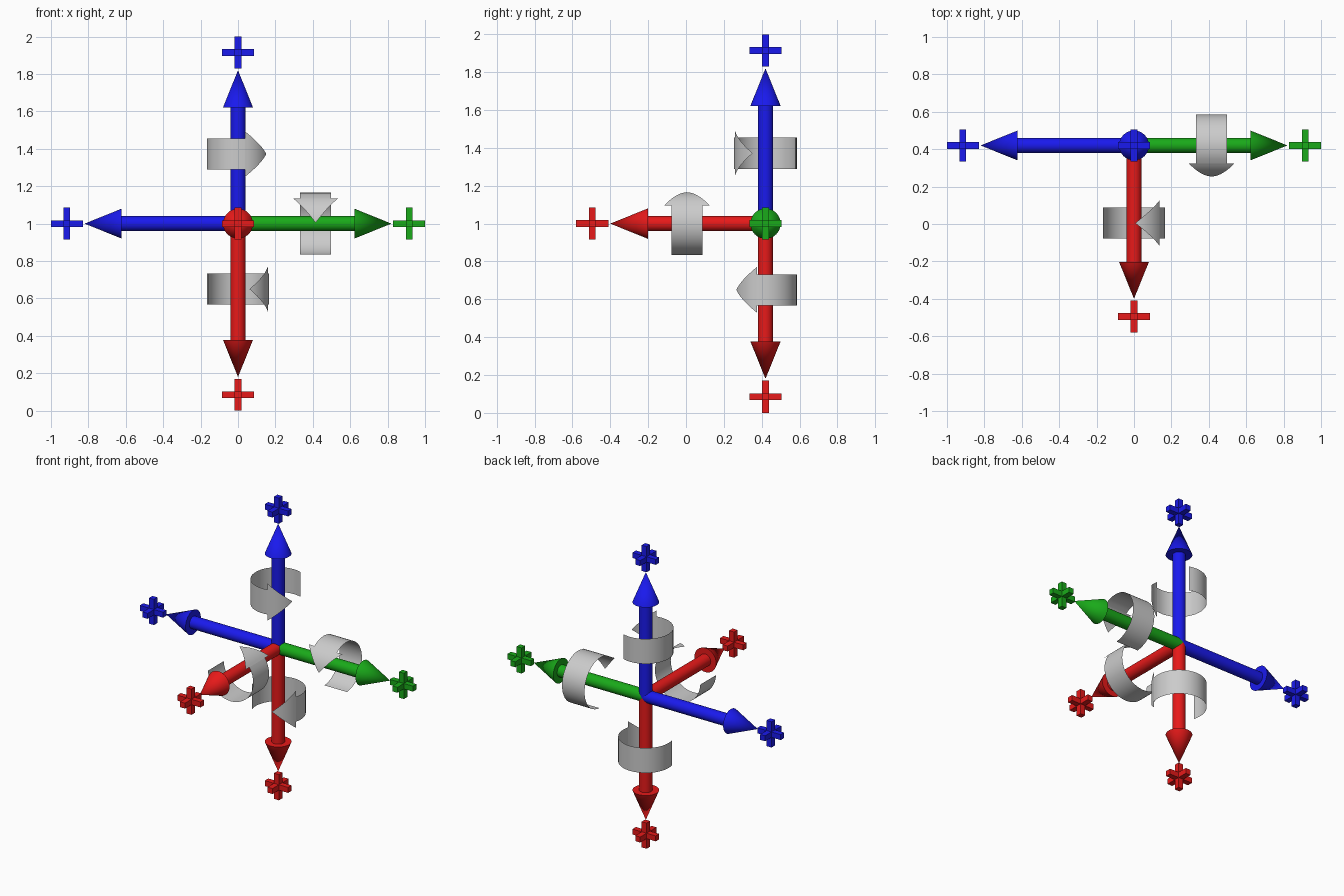
import bpy, bmesh
from math import radians, cos, sin
from mathutils import Vector

if "Cube" in bpy.data.objects:
    bpy.data.objects.remove(bpy.data.objects["Cube"])

ORIGIN = Vector((0, 0.42, 1))


def material(name, rgb):
    m = bpy.data.materials.new(name)
    m.diffuse_color = (*rgb, 1)
    m.use_nodes = True
    m.node_tree.nodes["Principled BSDF"].inputs["Base Color"].default_value = m.diffuse_color
    return m


RED = material("red", (0.8, 0.01, 0.01))
GREEN = material("green", (0.01, 0.4, 0.01))
BLUE = material("blue", (0.01, 0.01, 0.85))


def make_object(name, bm, mat=None):
    mesh = bpy.data.meshes.new(name)
    bm.to_mesh(mesh)
    bm.free()
    obj = bpy.data.objects.new(name, mesh)
    bpy.context.collection.objects.link(obj)
    if mat:
        mesh.materials.append(mat)
    return obj


def smooth(obj):
    bpy.ops.object.select_all(action='DESELECT')
    obj.select_set(True)
    bpy.context.view_layer.objects.active = obj
    bpy.ops.object.shade_smooth_by_angle(angle=radians(40))


def place(obj, direction):
    obj.location = ORIGIN
    obj.rotation_mode = 'QUATERNION'
    obj.rotation_quaternion = Vector((0, 0, 1)).rotation_difference(direction)


def straight_arrow(name, direction, mat):
    # lathe of shaft and cone head along local z
    profile = [(0, 0), (0.04, 0), (0.04, 0.622), (0.08, 0.622), (0, 0.82)]
    bm = bmesh.new()
    verts = [bm.verts.new((r, 0, z)) for r, z in profile]
    edges = [bm.edges.new(pair) for pair in zip(verts, verts[1:])]
    bmesh.ops.spin(bm, geom=verts + edges, cent=(0, 0, 0), axis=(0, 0, 1),
                   angle=radians(360), steps=32)
    bmesh.ops.remove_doubles(bm, verts=bm.verts, dist=1e-4)
    bmesh.ops.recalc_face_normals(bm, faces=bm.faces)
    obj = make_object(name, bm, mat)
    place(obj, direction)
    smooth(obj)


def end_marker(name, direction, mat):
    # plain three-way crossed bars beyond the arrow tip
    bm = bmesh.new()
    for size in ((0.036, 0.036, 0.17), (0.17, 0.036, 0.036), (0.036, 0.17, 0.036)):
        vs = bmesh.ops.create_cube(bm, size=1)["verts"]
        bmesh.ops.scale(bm, vec=size, verts=vs)
        bmesh.ops.translate(bm, vec=(0, 0, 0.915), verts=vs)
    place(make_object(name, bm, mat), direction)


def curved_arrow(name, direction, distance, tip):
    # thin sheet wrapped around the shaft, counter-clockwise, ending at tip
    u = tip.normalized()
    v = direction.cross(u)
    centre = ORIGIN + direction * distance
    rows = [(-265 + 212 * i / 24, 0.0825) for i in range(25)]
    head = [(-53 + 53 * i / 10, 0.122 * (1 - i / 10)) for i in range(11)]
    bm = bmesh.new()
    for strip in (rows, head):
        last = None
        for deg, half in strip:
            t = radians(deg)
            p = centre + (u * cos(t) + v * sin(t)) * 0.166
            pair = [bm.verts.new(p - direction * half), bm.verts.new(p + direction * half)]
            if last:
                bm.faces.new((last[0], pair[0], pair[1], last[1]))
            last = pair
    bmesh.ops.remove_doubles(bm, verts=bm.verts, dist=1e-4)
    smooth(make_object(name, bm))


# five arms: name, direction, colour, curved arrow distance and tip direction
arms = [
    ("right", (1, 0, 0), GREEN, 0.415, (0, -1, 0.03)),
    ("left", (-1, 0, 0), BLUE, None, None),
    ("front", (0, -1, 0), RED, 0.415, (0.04, 0, 1)),
    ("up", (0, 0, 1), BLUE, 0.372, (0.91, -0.41, 0)),
    ("down", (0, 0, -1), RED, 0.35, (0.37, -0.93, 0)),
]
for name, d, mat, distance, tip in arms:
    d = Vector(d)
    straight_arrow(name + "_arrow", d, mat)
    end_marker(name + "_end_marker", d, mat)
    if tip:
        curved_arrow(name + "_rotation_arrow", d, distance, Vector(tip))
